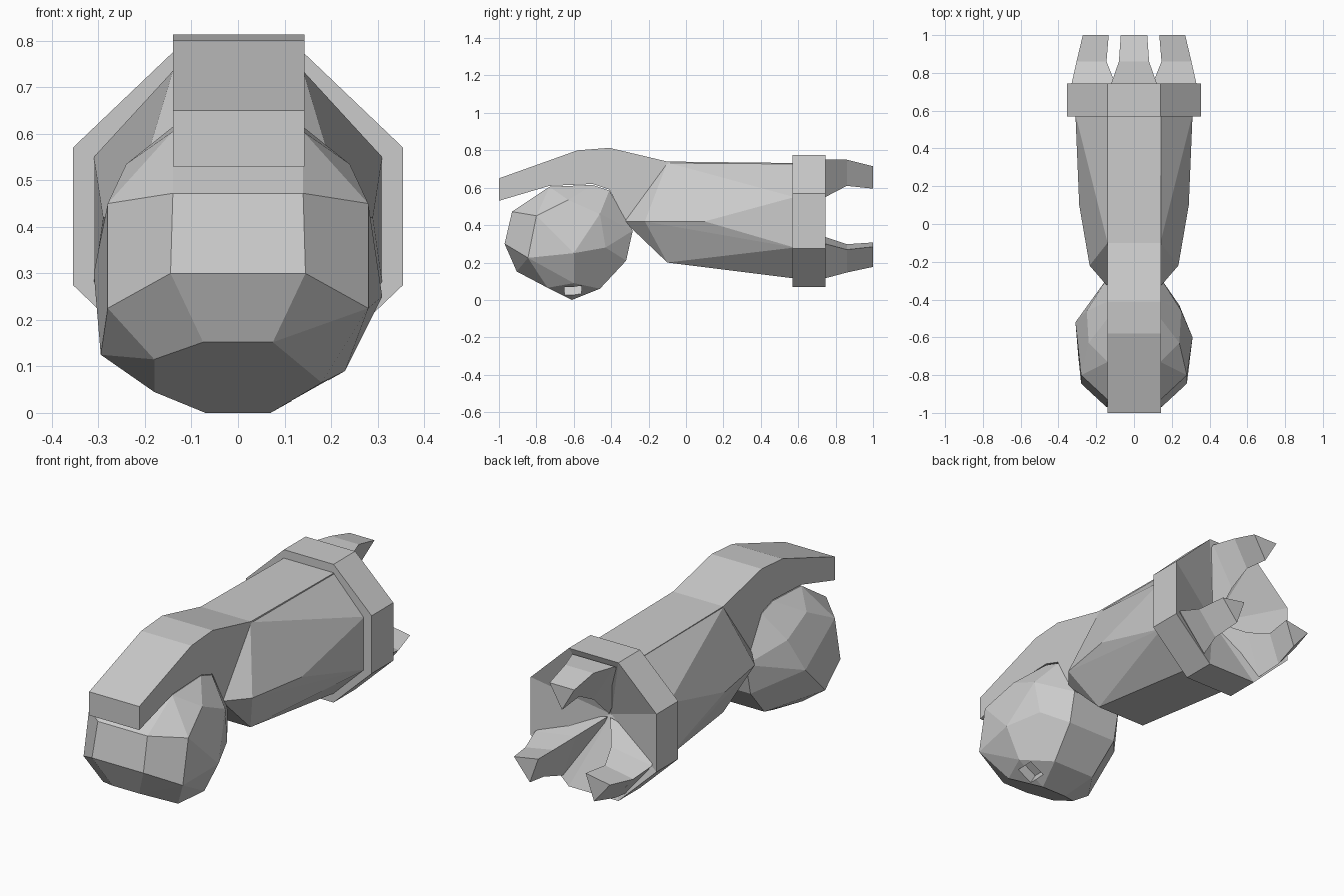
import bpy, bmesh
from math import sin, cos, radians
from mathutils import Vector

if "Cube" in bpy.data.objects:
    bpy.data.objects.remove(bpy.data.objects["Cube"])


def finish(name, bm):
    bmesh.ops.recalc_face_normals(bm, faces=bm.faces)
    me = bpy.data.meshes.new(name)
    bm.to_mesh(me)
    bm.free()
    ob = bpy.data.objects.new(name, me)
    bpy.context.collection.objects.link(ob)
    return ob


def hull(name, mirrored, extra=(), flat=4):
    """Faceted convex solid from points mirrored across x."""
    bm = bmesh.new()
    for x, y, z in mirrored:
        for s in (-1, 1):
            bm.verts.new((s * x, y, z))
    for p in extra:
        bm.verts.new(p)
    res = bmesh.ops.convex_hull(bm, input=bm.verts[:])
    junk = {g for g in res["geom_interior"] + res["geom_unused"]
            if isinstance(g, bmesh.types.BMVert)}
    bmesh.ops.delete(bm, geom=list(junk), context='VERTS')
    bmesh.ops.dissolve_limit(bm, angle_limit=radians(flat), verts=bm.verts[:], edges=bm.edges[:])
    return finish(name, bm)


def loft(name, rings, apex=None):
    """Skin equal rings; close the end with a cap or a fan to apex."""
    bm = bmesh.new()
    rs = [[bm.verts.new(p) for p in r] for r in rings]
    n = len(rs[0])
    for a, b in zip(rs, rs[1:]):
        for i in range(n):
            j = (i + 1) % n
            bm.faces.new((a[i], a[j], b[j], b[i]))
    bm.faces.new(rs[0])
    if apex:
        tip = bm.verts.new(apex)
        for i in range(n):
            bm.faces.new((rs[-1][i], rs[-1][(i + 1) % n], tip))
    else:
        bm.faces.new(rs[-1])
    return finish(name, bm)


# Main tapered body
hull("body", [
    (.14, .58, .73), (.31, .58, .55), (.31, .58, .28), (.14, .58, .115),
    (.29, .10, .42), (.14, -.10, .735), (.16, -.12, .67),
    (.235, -.22, .42), (.14, -.33, .42), (.14, -.10, .20)])

# Top strap that hooks forward over the ball
profile = [(-1, .53), (-1, .65), (-.58, .80), (-.41, .813), (-.10, .74), (.58, .732),
           (.58, .55), (-.10, .45), (-.32, .42), (-.41, .59), (-.50, .62), (-.73, .61)]
loft("top_strap", [[(x, y, z) for y, z in profile] for x in (-.14, .143)])

# Octagonal collar with a faceted recess in its back
octagon = [(.14, .775), (.355, .57), (.355, .275), (.14, .07),
           (-.14, .07), (-.355, .275), (-.355, .57), (-.14, .775)]
loft("collar", [[(x, y, z) for x, z in octagon] for y in (.57, .745)], apex=(0, .60, .42))

# Three triangular claws rising out of the recess: (y, inner radius, outer radius, half width)
for name, angle in (("claw_top", 0), ("claw_right", 130), ("claw_left", -130)):
    a = radians(angle)
    out, side = Vector((sin(a), 0, cos(a))), Vector((cos(a), 0, -sin(a)))
    rings = []
    for y, r0, r1, w in ((.62, .01, .25, .11), (.745, .13, .33, .12),
                         (.86, .19, .33, .08), (1, .175, .295, .07)):
        c = Vector((0, y, .42))
        rings.append([c + out * r0, c + out * r1 + side * w, c + out * r1 - side * w])
    loft(name, rings)

# Faceted ball under the strap
ball = hull("ball", [
    (.14, -.93, .472), (.145, -.97, .30), (.075, -.905, .152),
    (.28, -.80, .45), (.28, -.845, .225),
    (.14, -.73, .605), (.14, -.50, .615), (.24, -.63, .535), (.25, -.46, .46),
    (.07, -.61, 0), (.12, -.46, .06), (.14, -.32, .21), (.14, -.285, .37),
    (.14, -.41, .585), (.24, -.43, .28)],
    extra=[(.31, -.60, .25), (.23, -.60, .09), (.18, -.74, .065),
           (-.31, -.52, .30), (-.295, -.70, .125), (-.18, -.83, .115), (-.18, -.68, .045)],
    flat=11)

# Small notch low on the ball's right side
bpy.ops.mesh.primitive_cube_add(size=1, location=(.15, -.605, .055), rotation=(0, radians(-30), 0))
cutter = bpy.context.object
cutter.name = "notch_cutter"
cutter.scale = (.09, .09, .10)
cutter.hide_render = True
cutter.display_type = 'WIRE'
mod = ball.modifiers.new("notch", 'BOOLEAN')
mod.operation = 'DIFFERENCE'
mod.object = cutter
